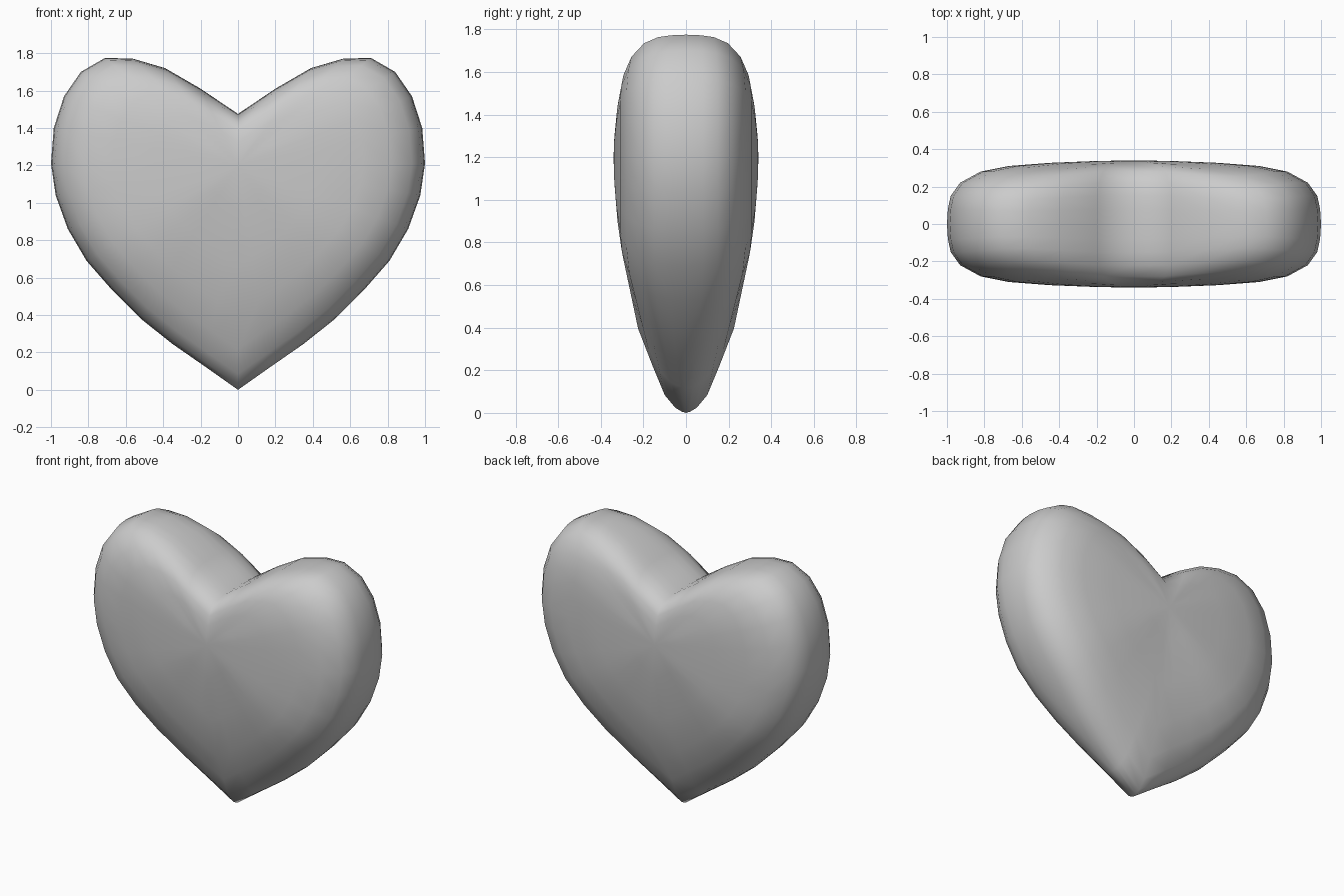
import bpy
import bmesh

cube = bpy.data.objects.get("Cube")
if cube:
    bpy.data.objects.remove(cube, do_unlink=True)

# Plain grey material
grey = bpy.data.materials.new("light grey")
grey.use_nodes = True
colour = (0.6, 0.6, 0.6, 1)
grey.diffuse_color = colour
grey.node_tree.nodes["Principled BSDF"].inputs["Base Color"].default_value = colour

# Half outline from the bottom tip round the lobe to the notch (x, z)
half = [(0, 0), (0.17, 0.12), (0.35, 0.245), (0.52, 0.38), (0.67, 0.53),
        (0.81, 0.69), (0.91, 0.86), (0.975, 1.04), (1, 1.21), (0.985, 1.4),
        (0.93, 1.57), (0.84, 1.7), (0.71, 1.775), (0.56, 1.77),
        (0.39, 1.72), (0.2, 1.61), (0, 1.475)]
outline = half + [(-x, z) for x, z in half[-2:0:-1]]

# Cross-section: ring scale, half thickness at the lobes, half thickness at the tip
section = [(1, 0, 0), (0.995, 0.08, 0.02), (0.98, 0.15, 0.05),
           (0.93, 0.22, 0.1), (0.82, 0.28, 0.155), (0.67, 0.31, 0.225),
           (0.45, 0.327, 0.28), (0.2, 0.337, 0.32)]
centre_z = 1.2
depth = 0.34

bm = bmesh.new()


def make_ring(scale, lobe, tip, side):
    ring = []
    for x, z in outline:
        w = min(1, z / 0.6, (2.3 - z) / 0.65)
        y = side * (w * lobe + (1 - w) * tip)
        ring.append(bm.verts.new((x * scale, y, centre_z + (z - centre_z) * scale)))
    return ring


# Front and back domes share the rim ring
rim = make_ring(*section[0], 1)
count = len(outline)
for side in (-1, 1):
    rings = [rim] + [make_ring(*row, side) for row in section[1:]]
    for a, b in zip(rings, rings[1:]):
        for i in range(count):
            j = (i + 1) % count
            bm.faces.new((a[i], a[j], b[j], b[i]))
    pole = bm.verts.new((0, side * depth, centre_z))
    for i in range(count):
        bm.faces.new((rings[-1][i], rings[-1][(i + 1) % count], pole))

bmesh.ops.recalc_face_normals(bm, faces=bm.faces)
for face in bm.faces:
    face.smooth = True

mesh = bpy.data.meshes.new("heart")
bm.to_mesh(mesh)
bm.free()
mesh.materials.append(grey)
heart = bpy.data.objects.new("heart", mesh)
bpy.context.collection.objects.link(heart)
